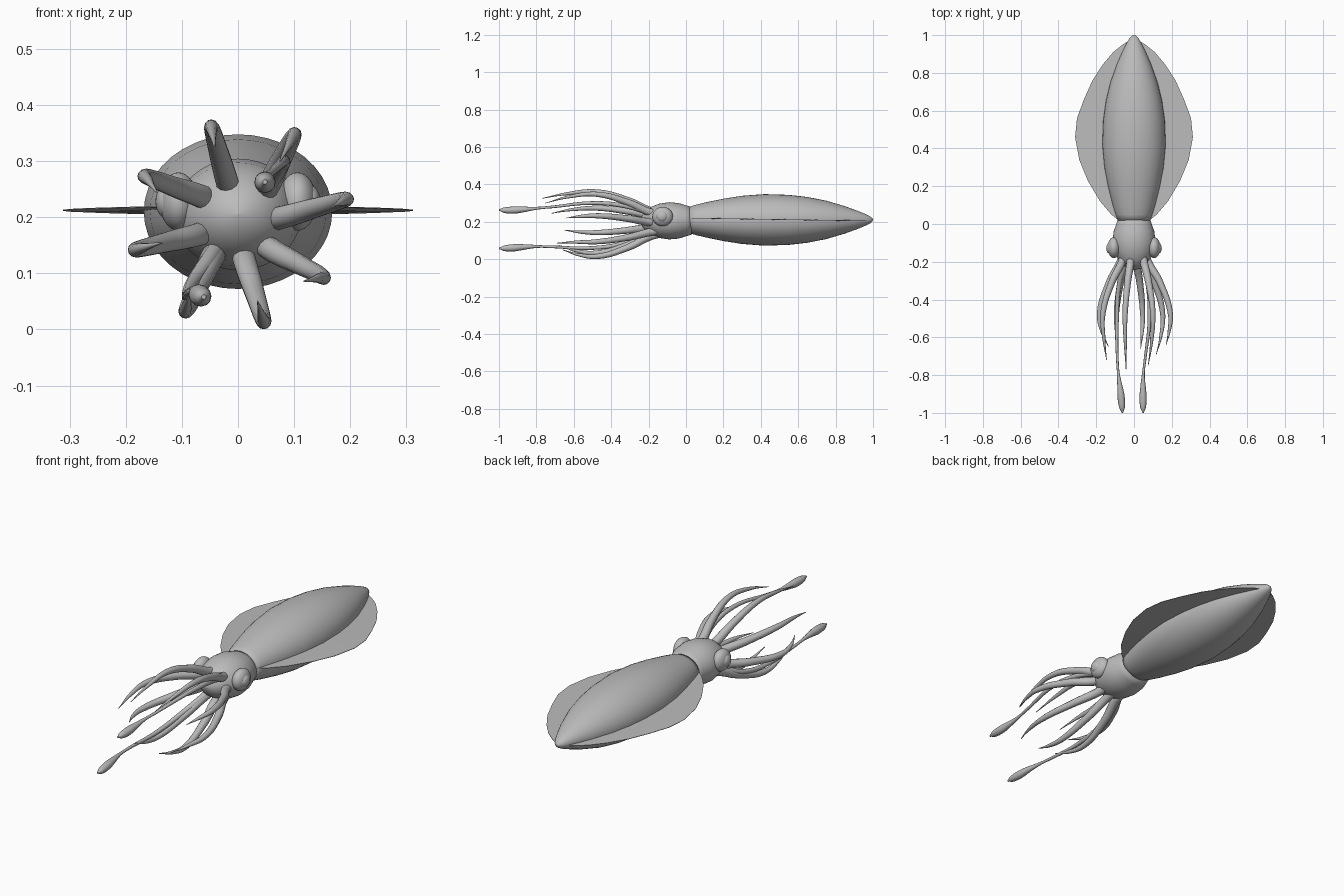
import bpy, bmesh, math

cube = bpy.data.objects.get("Cube")
if cube:
    bpy.data.objects.remove(cube, do_unlink=True)

# One plain grey for the whole animal
grey = bpy.data.materials.new("plain_grey")
grey.use_nodes = True
grey.diffuse_color = (0.5, 0.5, 0.5, 1)
grey.node_tree.nodes["Principled BSDF"].inputs["Base Color"].default_value = (0.5, 0.5, 0.5, 1)


def finish(name, bm, smooth=True):
    bmesh.ops.recalc_face_normals(bm, faces=bm.faces)
    for f in bm.faces:
        f.smooth = smooth
    mesh = bpy.data.meshes.new(name)
    bm.to_mesh(mesh)
    bm.free()
    mesh.materials.append(grey)
    ob = bpy.data.objects.new(name, mesh)
    bpy.context.collection.objects.link(ob)
    return ob


def loft(name, profile, z, squash, sides=40):
    """Elliptical rings along y, from (y, radius) pairs."""
    bm = bmesh.new()
    rings = []
    for y, r in profile:
        ring = []
        for i in range(sides):
            a = math.tau * i / sides
            ring.append(bm.verts.new((r * math.cos(a), y, z + r * squash * math.sin(a))))
        rings.append(ring)
    for a, b in zip(rings, rings[1:]):
        for i in range(sides):
            j = (i + 1) % sides
            bm.faces.new((a[i], a[j], b[j], b[i]))
    bm.faces.new(rings[0])
    bm.faces.new(rings[-1])
    return finish(name, bm)


def tube(name, points, radii):
    """Tapered tube through the points."""
    cu = bpy.data.curves.new(name, "CURVE")
    cu.dimensions = "3D"
    cu.bevel_depth = 1
    cu.bevel_resolution = 4
    cu.resolution_u = 10
    cu.use_fill_caps = True
    sp = cu.splines.new("BEZIER")
    sp.radius_interpolation = "CARDINAL"
    sp.use_smooth = True
    sp.bezier_points.add(len(points) - 1)
    for bp, co, r in zip(sp.bezier_points, points, radii):
        bp.co = co
        bp.radius = r
        bp.handle_left_type = bp.handle_right_type = "AUTO"
    cu.materials.append(grey)
    ob = bpy.data.objects.new(name, cu)
    bpy.context.collection.objects.link(ob)
    bpy.ops.object.select_all(action="DESELECT")
    ob.select_set(True)
    bpy.context.view_layer.objects.active = ob
    bpy.ops.object.convert(target="MESH")


def ball(name, centre, size):
    bm = bmesh.new()
    bmesh.ops.create_uvsphere(bm, u_segments=28, v_segments=16, radius=1)
    for v in bm.verts:
        v.co = [c + s * p for c, s, p in zip(centre, size, v.co)]
    return finish(name, bm)


# Body
loft("mantle", [(.015, .085), (.05, .098), (.1, .113), (.2, .138), (.3, .157), (.42, .168),
                (.55, .163), (.65, .149), (.75, .125), (.85, .089), (.92, .058),
                (.96, .038), (.985, .023), (.996, .011), (1, .001)], .21, .82)
loft("head", [(.03, .084), (0, .094), (-.04, .108), (-.09, .113), (-.14, .105),
              (-.18, .088), (-.21, .066), (-.235, .035), (-.245, .001)], .205, .88)

# Fins: thin leaf shapes, sloping down slightly toward the tail
outline = [(.07, .01), (.12, .05), (.18, .12), (.245, .23), (.29, .34), (.312, .46),
           (.302, .56), (.265, .66), (.22, .76), (.165, .845), (.11, .91), (.06, .95), (.01, .98)]
for side, sx in (("left", 1), ("right", -1)):
    bm = bmesh.new()
    rows = []
    for x, y in outline:
        z = .22 - .016 * y
        rows.append([bm.verts.new((sx * px, y, z + dz))
                     for px, dz in ((.0, -.003), (x, -.001), (x, .001), (.0, .003))])
    for a, b in zip(rows, rows[1:]):
        for i in range(4):
            j = (i + 1) % 4
            bm.faces.new((a[i], a[j], b[j], b[i]))
    bm.faces.new(rows[0])
    bm.faces.new(rows[-1])
    finish(side + "_fin", bm, False)

    # Eyes: bulging lid with a smaller lens
    ball(side + "_eye", (sx * .106, -.125, .228), (.034, .055, .052))
    ball(side + "_eye_lens", (sx * .126, -.128, .228), (.021, .031, .03))

# Arms: (x, z) where each leaves the head, bows outward most, and ends, with tip y
arms = [((-.018, .258), (-.047, .36), (-.042, .325), -.77),
        ((-.06, .235), (-.165, .273), (-.145, .245), -.72),
        ((-.068, .17), (-.183, .142), (-.135, .155), -.65),
        ((-.045, .13), (-.093, .033), (-.085, .075), -.68),
        ((.012, .122), (.046, .014), (.035, .05), -.66),
        ((.055, .145), (.152, .093), (.118, .086), -.69),
        ((.07, .198), (.193, .232), (.17, .22), -.64),
        ((.05, .25), (.1, .347), (.075, .3), -.75)]
for n, ((bx, bz), (ox, oz), (tx, tz), ty) in enumerate(arms):
    def mix(t):
        return bx + (ox - bx) * t, bz + (oz - bz) * t
    mx, mz = mix(.55)
    points = [(bx * .8, -.13, .2 + (bz - .2) * .8), (bx, -.19, bz), (mx, -.31, mz),
              (ox, -.48, oz), ((ox + tx) / 2 + (ox - tx) * .2, -.48 + (ty + .48) * .55,
                               (oz + tz) / 2 + (oz - tz) * .2), (tx, ty, tz)]
    tube(f"arm_{n + 1}", points, [.02, .021, .018, .0135, .008, .0015])

# Two long feeding tentacles ending in clubs
radii = [.016, .015, .012, .01, .007, .008, .016, .019, .014, .004]
left = [(.035, -.14, .23), (.05, -.2, .25), (.075, -.33, .285), (.082, -.5, .3),
        (.058, -.72, .279), (.049, -.8, .272), (.048, -.88, .265), (.048, -.93, .262),
        (.048, -.975, .262), (.048, -1, .263)]
right = [(-.035, -.14, .15), (-.045, -.2, .135), (-.08, -.33, .085), (-.09, -.5, .06),
         (-.088, -.72, .066), (-.082, -.8, .068), (-.072, -.88, .064), (-.067, -.93, .06),
         (-.063, -.975, .058), (-.061, -1, .058)]
tube("left_feeding_tentacle", left, radii)
tube("right_feeding_tentacle", right, radii)
